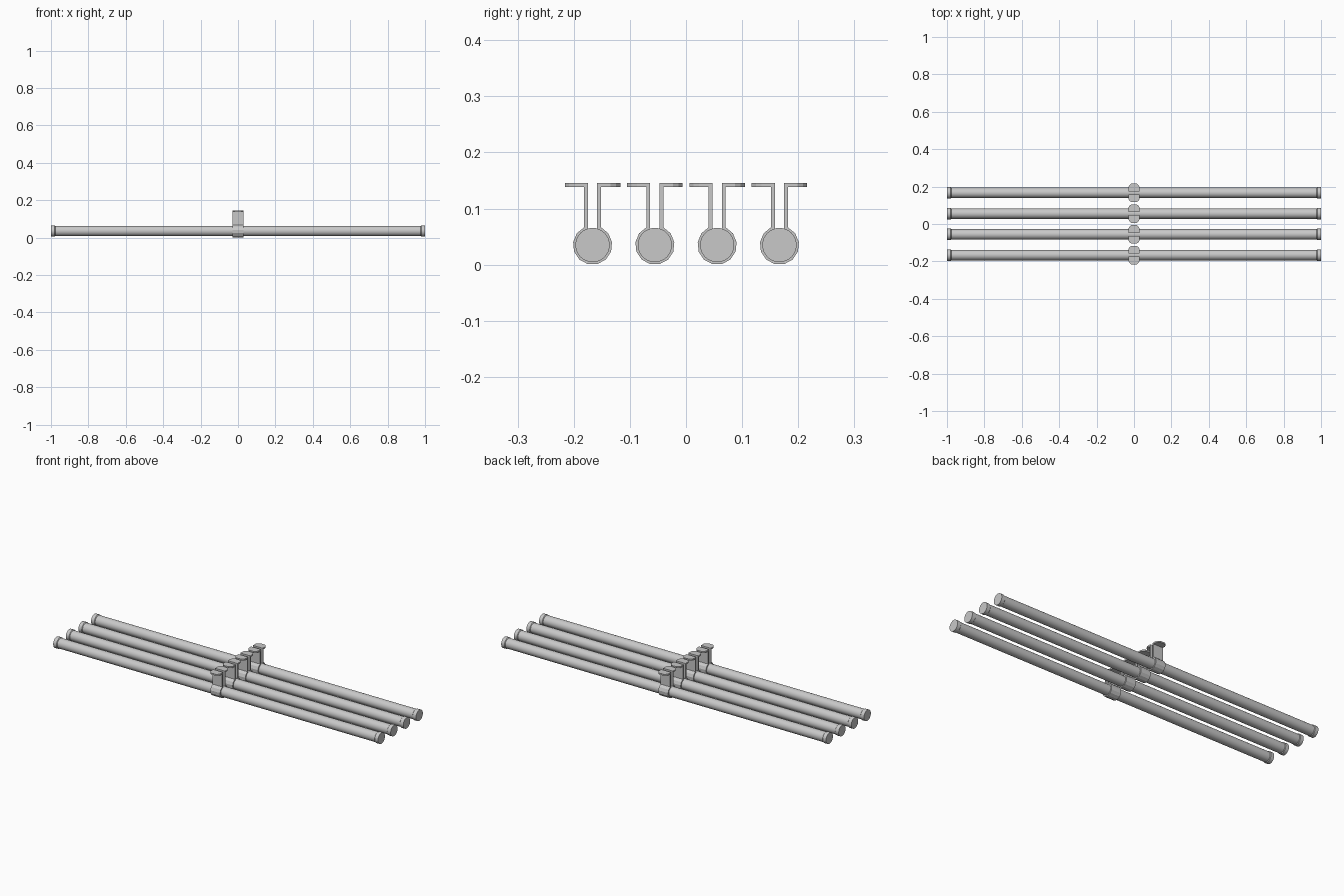
import bpy, bmesh, math
from mathutils import Vector

cube = bpy.data.objects.get("Cube")
if cube:
    bpy.data.objects.remove(cube)

steel = bpy.data.materials.new("light_grey_steel")
steel.use_nodes = True
GREY = (0.58, 0.58, 0.58, 1)
steel.diffuse_color = GREY
steel.node_tree.nodes["Principled BSDF"].inputs["Base Color"].default_value = GREY

AXIS_Z = 0.035
CLAMP_R, CLAMP_IN = 0.035, 0.028
LEG_OUT, LEG_IN = 0.015, 0.0083
TOP, FLANGE_Z, REACH, HALF_W = 0.146, 0.138, 0.0495, 0.03


def add_object(name, bm, smooth=False):
    bmesh.ops.recalc_face_normals(bm, faces=bm.faces)
    mesh = bpy.data.meshes.new(name)
    bm.to_mesh(mesh)
    bm.free()
    mesh.materials.append(steel)
    obj = bpy.data.objects.new(name, mesh)
    bpy.context.collection.objects.link(obj)
    if smooth:
        bpy.ops.object.select_all(action='DESELECT')
        obj.select_set(True)
        bpy.context.view_layer.objects.active = obj
        bpy.ops.object.shade_smooth_by_angle(angle=math.radians(35))
    return obj


def prism(name, outline, offset):
    """Closed outline extruded along an offset."""
    bm = bmesh.new()
    face = bm.faces.new([bm.verts.new(p) for p in outline])
    ext = bmesh.ops.extrude_face_region(bm, geom=[face], use_keep_orig=True)
    new = [g for g in ext["geom"] if isinstance(g, bmesh.types.BMVert)]
    bmesh.ops.translate(bm, verts=new, vec=Vector(offset))
    return add_object(name, bm)


def pipe(name, y, sides=32):
    """Closed tube along x with a slightly wider collar at each end."""
    half = [(1.0, 0.0305), (0.98, 0.0305), (0.977, 0.0275)]
    profile = half + [(-x, r) for x, r in reversed(half)]
    bm = bmesh.new()
    rings = []
    for x, r in profile:
        angles = [2 * math.pi * i / sides for i in range(sides)]
        rings.append([bm.verts.new((x, y + r * math.cos(a), AXIS_Z + r * math.sin(a)))
                      for a in angles])
    for a, b in zip(rings, rings[1:]):
        for i in range(sides):
            j = (i + 1) % sides
            bm.faces.new((a[i], a[j], b[j], b[i]))
    bm.faces.new(rings[0])
    bm.faces.new(rings[-1])
    return add_object(name, bm, smooth=True)


def arc(radius, half_gap, steps=11):
    """Open ring from the right leg round the bottom to the left leg."""
    start = math.acos(half_gap / radius)
    sweep = math.pi + 2 * start
    angles = [start - sweep * i / steps for i in range(steps + 1)]
    return [(radius * math.cos(a), AXIS_Z + radius * math.sin(a)) for a in angles]


def clamp(number, y):
    # Strap: legs and faceted ring in one band
    outer = [(LEG_OUT, TOP)] + arc(CLAMP_R, LEG_OUT) + [(-LEG_OUT, TOP)]
    inner = [(LEG_IN, TOP)] + arc(CLAMP_IN, LEG_IN) + [(-LEG_IN, TOP)]
    loop = outer + inner[::-1]
    prism(f"clamp_strap_{number}", [(-HALF_W, y + v, z) for v, z in loop], (2 * HALF_W, 0, 0))

    # Ears: horizontal tabs with clipped outer corners
    edge = [(HALF_W, LEG_OUT), (HALF_W, 0.032), (0.024, 0.042), (0.014, REACH)]
    edge += [(-x, v) for x, v in reversed(edge)]
    for side, label in ((-1, "front"), (1, "back")):
        prism(f"clamp_{label}_ear_{number}",
              [(x, y + side * v, FLANGE_Z) for x, v in edge], (0, 0, TOP - FLANGE_Z))


# Four parallel pipes, each held by a hanger clamp
for n in range(4):
    y = (n - 1.5) * 0.111
    pipe(f"pipe_{n + 1}", y)
    clamp(n + 1, y)
